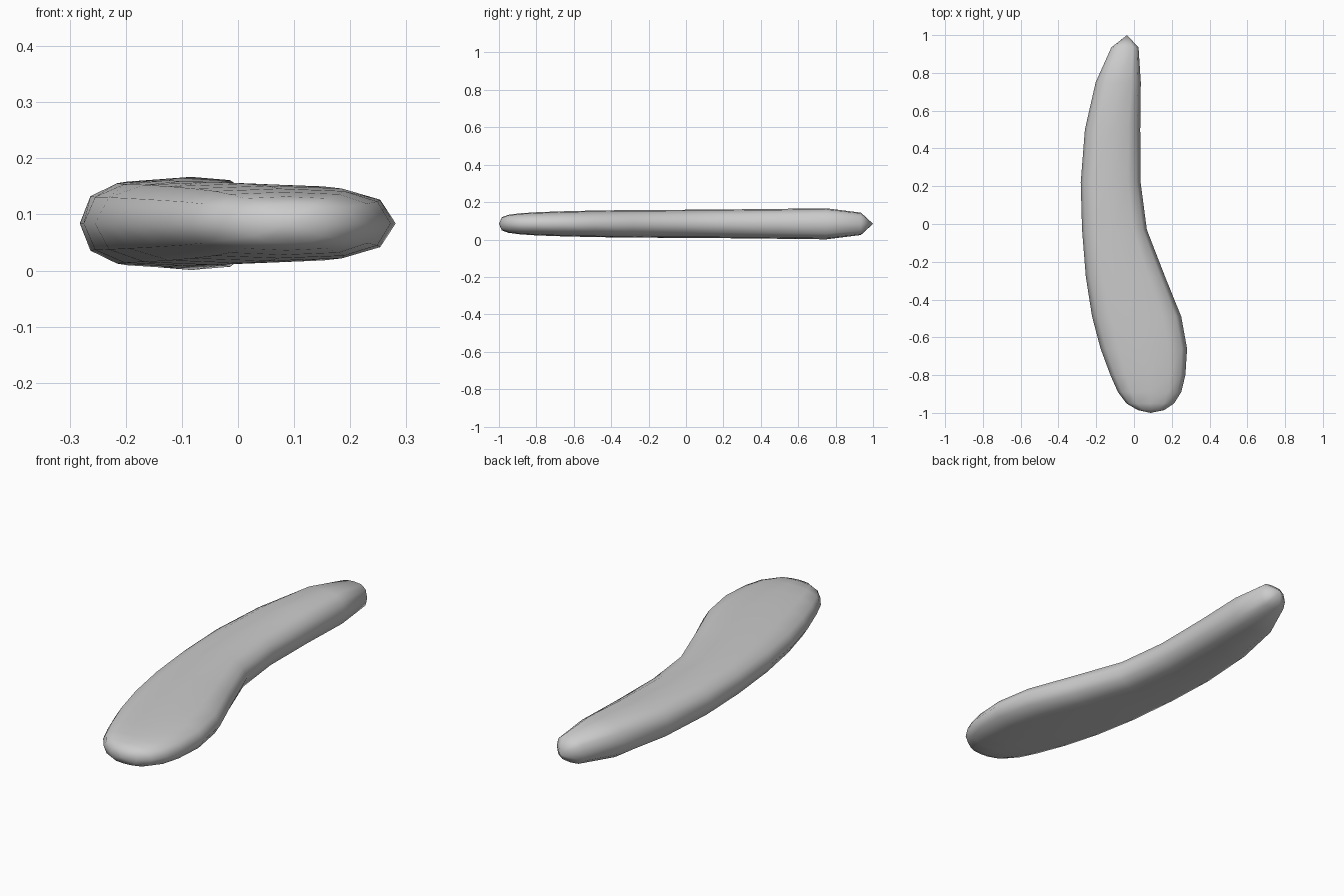
import bpy, bmesh

if "Cube" in bpy.data.objects:
    bpy.data.objects.remove(bpy.data.objects["Cube"])

# Stations along the length: y, left x, right x, half thickness
stations = [
    (0.935, -0.12, 0.024, 0.06), (0.75, -0.203, 0.036, 0.083),
    (0.5, -0.26, 0.033, 0.08), (0.22, -0.282, 0.035, 0.077),
    (-0.03, -0.275, 0.068, 0.075), (-0.28, -0.255, 0.165, 0.074),
    (-0.49, -0.222, 0.25, 0.071), (-0.66, -0.177, 0.281, 0.067),
    (-0.80, -0.125, 0.272, 0.062), (-0.89, -0.085, 0.25, 0.056),
    (-0.95, -0.04, 0.212, 0.048), (-0.985, 0.02, 0.16, 0.035),
]
# Flattened rounded cross-section, one quarter, mirrored to a full ring
quarter = [(1, 0), (0.88, 0.63), (0.58, 0.93), (0, 1)]
half = quarter + [(-u, w) for u, w in quarter[-2::-1]]
section = half + [(u, -w) for u, w in half[-2:0:-1]]
MID = 0.084

bm = bmesh.new()
rings = []
for y, left, right, h in stations:
    c, r = (left + right) / 2, (right - left) / 2
    rings.append([bm.verts.new((c + u * r, y, MID + w * h)) for u, w in section])

# Skin between neighbouring sections
n = len(section)
for a, b in zip(rings, rings[1:]):
    for i in range(n):
        j = (i + 1) % n
        bm.faces.new((a[i], a[j], b[j], b[i]))

# Pointed back tip and rounded front tip
for ring, tip in ((rings[0], (-0.037, 1.0, MID)), (rings[-1], (0.088, -1.0, MID))):
    t = bm.verts.new(tip)
    for i in range(n):
        bm.faces.new((ring[i], ring[(i + 1) % n], t))

bmesh.ops.recalc_face_normals(bm, faces=bm.faces)
for f in bm.faces:
    f.smooth = True
mesh = bpy.data.meshes.new("curved_paddle")
bm.to_mesh(mesh)
bm.free()
body = bpy.data.objects.new("curved_paddle", mesh)
bpy.context.collection.objects.link(body)
